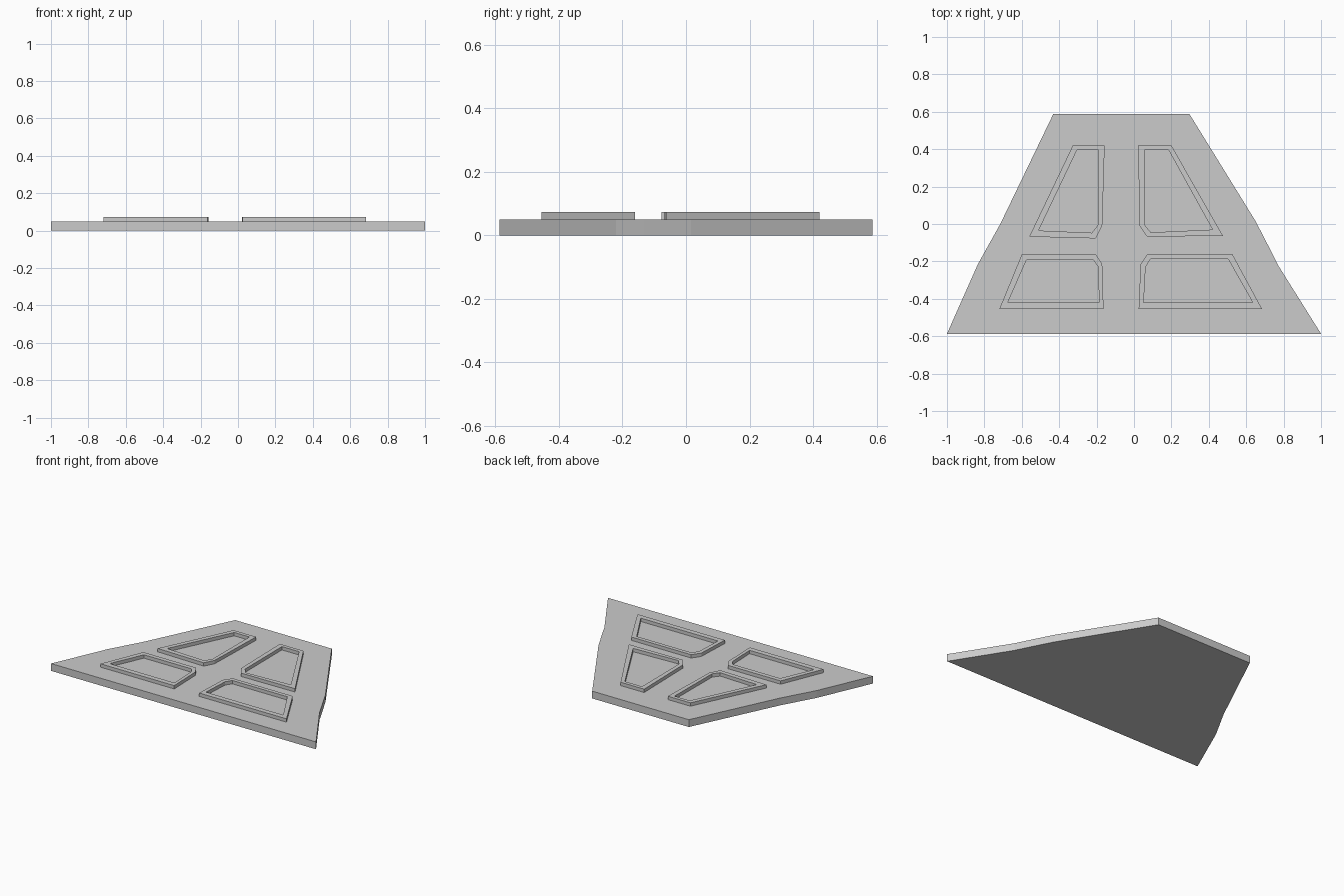
import bpy, bmesh

if "Cube" in bpy.data.objects:
    bpy.data.objects.remove(bpy.data.objects["Cube"])

BASE_TOP, RIM_TOP = 0.05, 0.073


def make_object(name, bm):
    bmesh.ops.recalc_face_normals(bm, faces=bm.faces[:])
    mesh = bpy.data.meshes.new(name)
    bm.to_mesh(mesh)
    bm.free()
    obj = bpy.data.objects.new(name, mesh)
    bpy.context.collection.objects.link(obj)
    return obj


def plate(name, outline, z0, z1):
    bm = bmesh.new()
    low, high = ([bm.verts.new((x, y, z)) for x, y in outline] for z in (z0, z1))
    bm.faces.new(low[::-1])
    bm.faces.new(high)
    n = len(outline)
    for i in range(n):
        j = (i + 1) % n
        bm.faces.new((low[i], low[j], high[j], high[i]))
    return make_object(name, bm)


def rim(name, outer, inner, z0, z1):
    # Closed rectangular section swept round the outer and inner loops
    bm = bmesh.new()
    loops = [[bm.verts.new((x, y, z)) for x, y in pts]
             for pts, z in ((outer, z0), (outer, z1), (inner, z1), (inner, z0))]
    n = len(outer)
    for k in range(4):
        a, b = loops[k], loops[(k + 1) % 4]
        for i in range(n):
            j = (i + 1) % n
            bm.faces.new((a[i], a[j], b[j], b[i]))
    return make_object(name, bm)


# Tapered base slab with bent sides
plate("base_slab", [(-1, -0.587), (1, -0.587), (0.77, -0.22), (0.725, -0.13), (0.65, 0.015),
                    (0.297, 0.587), (-0.432, 0.587), (-0.715, 0.0), (-0.835, -0.215)],
      0, BASE_TOP)

# Four raised window rims: outer loop, inner loop
rims = {
    "back_left_rim": (
        [(-0.327, 0.42), (-0.157, 0.42), (-0.17, -0.01), (-0.205, -0.077), (-0.56, -0.068)],
        [(-0.305, 0.395), (-0.19, 0.395), (-0.193, -0.005), (-0.225, -0.047), (-0.51, -0.035)]),
    "back_right_rim": (
        [(0.022, 0.42), (0.2, 0.42), (0.475, -0.063), (0.07, -0.068), (0.03, -0.01)],
        [(0.055, 0.395), (0.185, 0.395), (0.42, -0.03), (0.09, -0.045), (0.057, -0.005)]),
    "front_left_rim": (
        [(-0.6, -0.163), (-0.203, -0.163), (-0.17, -0.215), (-0.163, -0.455), (-0.72, -0.455)],
        [(-0.575, -0.193), (-0.217, -0.193), (-0.193, -0.227), (-0.186, -0.42), (-0.675, -0.42)]),
    "front_right_rim": (
        [(0.073, -0.16), (0.525, -0.16), (0.685, -0.455), (0.025, -0.455), (0.035, -0.215)],
        [(0.088, -0.187), (0.503, -0.187), (0.635, -0.42), (0.052, -0.42), (0.062, -0.23)]),
}
for name, (outer, inner) in rims.items():
    rim(name, outer, inner, BASE_TOP, RIM_TOP)
